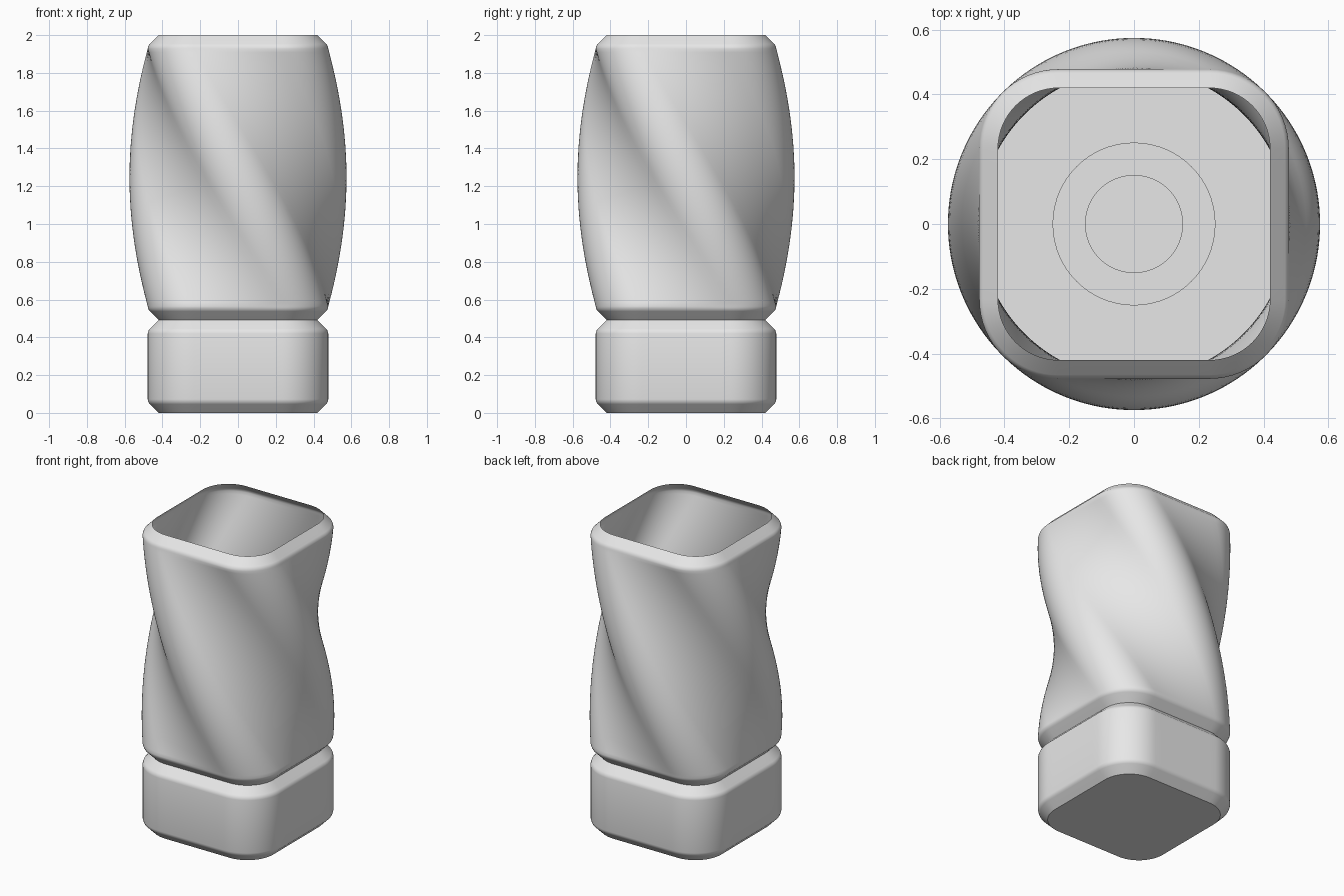
import bpy, bmesh, math

if "Cube" in bpy.data.objects:
    bpy.data.objects.remove(bpy.data.objects["Cube"])

HALF, RADIUS = 0.478, 0.245      # rounded square half width and corner radius
CHAMFER = 0.058
TWIST = math.radians(-90)

grey = bpy.data.materials.new("light grey")
grey.diffuse_color = (0.8, 0.8, 0.8, 1)
grey.use_nodes = True
grey.node_tree.nodes["Principled BSDF"].inputs["Base Color"].default_value = grey.diffuse_color


def rounded_square(inset, z, angle):
    """Ring of points on an inset rounded square, turned about z."""
    r, c = RADIUS - inset, HALF - RADIUS
    pts = []
    for q in range(4):
        a0 = q * math.pi / 2
        arc = [(c + r * math.cos(i * math.pi / 32), c + r * math.sin(i * math.pi / 32))
               for i in range(17)]
        side = [(c - 2 * c * i / 10, c + r) for i in range(1, 10)]
        for x, y in arc + side:
            a = a0 + angle
            pts.append((x * math.cos(a) - y * math.sin(a),
                        x * math.sin(a) + y * math.cos(a), z))
    return pts


def chamfer(z_tip, z_side):
    """Chamfer steps (inset, z) from the narrow tip, softened at the side."""
    s = z_side - z_tip
    d = 0.012 * (1 if s > 0 else -1)
    return [(CHAMFER, z_tip), (0.012, z_tip + s * 0.8), (0.006, z_tip + s * 0.91),
            (0.0015, z_side + d * 0.5), (0, z_side + d * 1.2)]


def finish(name, bm):
    mesh = bpy.data.meshes.new(name)
    bm.to_mesh(mesh)
    bm.free()
    mesh.materials.append(grey)
    ob = bpy.data.objects.new(name, mesh)
    bpy.context.collection.objects.link(ob)
    bpy.context.view_layer.objects.active = ob
    ob.select_set(True)
    bpy.ops.object.shade_smooth_by_angle(angle=math.radians(35))
    ob.select_set(False)
    return ob


def loft(bm, rings):
    loops = [[bm.verts.new(p) for p in ring] for ring in rings]
    for a, b in zip(loops, loops[1:]):
        n = len(a)
        for i in range(n):
            j = (i + 1) % n
            bm.faces.new((a[i], a[j], b[j], b[i]))
    return loops


# Base block with chamfered rims and a closed underside
bm = bmesh.new()
steps = chamfer(0, 0.058) + chamfer(0.492, 0.434)[::-1]
loops = loft(bm, [rounded_square(i, z, 0) for i, z in steps])
bm.faces.new(loops[0][::-1])

# Floor with two shallow round recesses
N = len(loops[0])


def circle(r, z):
    # start angle matches the first ring point, so the floor strips stay untwisted
    return [bm.verts.new((r * v.co.x / v.co.xy.length, r * v.co.y / v.co.xy.length, z))
            for v in loops[-1]]


prev = loops[-1]
for r, z in [(0.25, 0.492), (0.25, 0.472), (0.15, 0.472), (0.15, 0.452)]:
    ring = circle(r, z)
    for i in range(N):
        j = (i + 1) % N
        bm.faces.new((prev[i], prev[j], ring[j], ring[i]))
    prev = ring
bm.faces.new(prev)
finish("base_block", bm)

# Open twisted body: a quarter turn between the two chamfers
lower = chamfer(0.492, 0.55)
upper = chamfer(2.0, 1.942)[::-1]
z0, z1 = lower[-1][1], upper[0][1]
rings = [rounded_square(i, z, 0) for i, z in lower]
STEPS = 72
for k in range(1, STEPS):
    t = k / STEPS
    rings.append(rounded_square(0, z0 + (z1 - z0) * t, TWIST * t))
rings += [rounded_square(i, z, TWIST) for i, z in upper]
bm = bmesh.new()
loft(bm, rings)
finish("twisted_body", bm)
